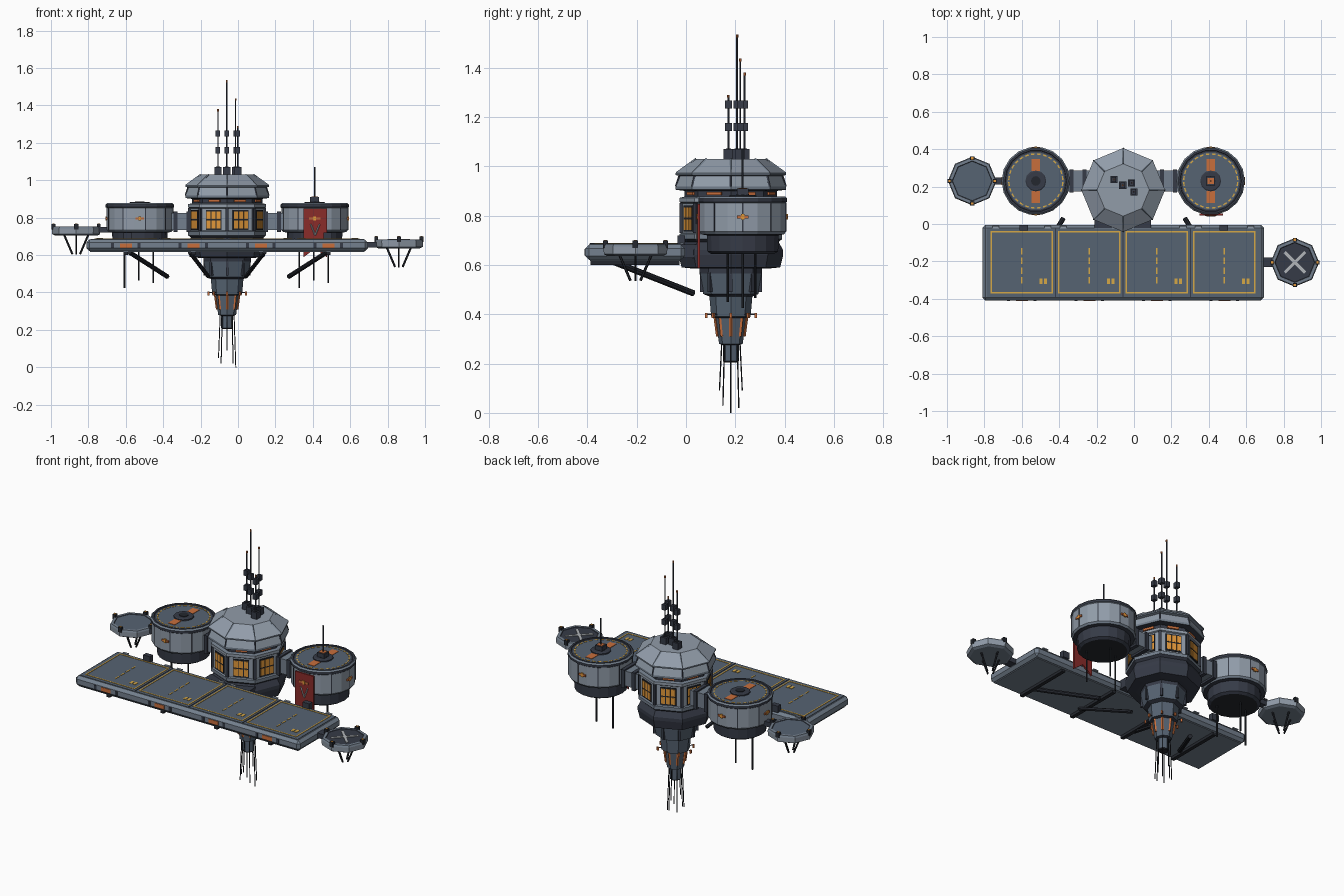
import bpy, bmesh, math
from mathutils import Vector, Matrix

if "Cube" in bpy.data.objects:
    bpy.data.objects.remove(bpy.data.objects["Cube"])

TAU = math.tau


def colour(name, r, g, b):
    m = bpy.data.materials.new(name)
    m.diffuse_color = [((c / 255 + .055) / 1.055) ** 2.4 for c in (r, g, b)] + [1]
    m.use_nodes = True
    m.node_tree.nodes["Principled BSDF"].inputs["Base Color"].default_value = m.diffuse_color
    return m


HULL = colour("hull_grey", 116, 128, 142)
PANEL = colour("light_panel", 145, 156, 169)
DECK = colour("deck_slate", 86, 99, 114)
DARK = colour("dark_slate", 54, 59, 71)
BLACK = colour("near_black", 36, 39, 46)
ORANGE = colour("orange_paint", 200, 110, 60)
AMBER = colour("amber_glass", 226, 152, 58)
YELLOW = colour("yellow_line", 214, 168, 70)
RED = colour("banner_red", 138, 44, 42)
PALE = colour("pale_mark", 178, 182, 186)


def finish(name, bm, *mats):
    bmesh.ops.recalc_face_normals(bm, faces=bm.faces[:])
    me = bpy.data.meshes.new(name)
    bm.to_mesh(me)
    bm.free()
    for m in mats:
        me.materials.append(m)
    ob = bpy.data.objects.new(name, me)
    bpy.context.collection.objects.link(ob)
    return ob


def lathe(name, c, n, profile, mats, rot=0.0):
    """Faceted solid from (radius, z) rings; mats holds bottom cap, each band, top cap."""
    bm = bmesh.new()
    rings = [[bm.verts.new((c[0] + r * math.cos(rot + TAU * i / n), c[1] + r * math.sin(rot + TAU * i / n), z))
              for i in range(n)] for r, z in profile]
    slots = list(dict.fromkeys(mats))
    bm.faces.new(rings[0]).material_index = slots.index(mats[0])
    for k in range(len(rings) - 1):
        for i in range(n):
            j = (i + 1) % n
            f = bm.faces.new((rings[k][i], rings[k][j], rings[k + 1][j], rings[k + 1][i]))
            f.material_index = slots.index(mats[k + 1])
    bm.faces.new(rings[-1]).material_index = slots.index(mats[-1])
    return finish(name, bm, *slots)


def box(name, c, s, mat, turn=0.0, bevel=0.0):
    bm = bmesh.new()
    bmesh.ops.create_cube(bm, size=1, matrix=Matrix.Translation(c) @ Matrix.Rotation(turn, 4, 'Z') @ Matrix.Diagonal((*s, 1)))
    if bevel:
        bmesh.ops.bevel(bm, geom=bm.edges[:], offset=bevel, segments=1, affect='EDGES')
    return finish(name, bm, mat)


def rod(name, a, b, r, mat, n=6):
    a, b = Vector(a), Vector(b)
    bm = bmesh.new()
    bmesh.ops.create_cone(bm, cap_ends=True, segments=n, radius1=r, radius2=r, depth=(b - a).length,
                          matrix=Matrix.Translation((a + b) / 2) @ (b - a).to_track_quat('Z', 'Y').to_matrix().to_4x4())
    return finish(name, bm, mat)


def polar(c, r, ang, z, side=0.0):
    return (c[0] + r * math.cos(ang) - side * math.sin(ang), c[1] + r * math.sin(ang) + side * math.cos(ang), z)


# Octagonal core tower and its faceted roof
CORE = (-.058, .182)
lathe("core_body", CORE, 8, [(.19, .69), (.208, .705), (.208, .725), (.2, .73), (.2, .85), (.208, .855), (.208, .872), (.188, .877), (.188, .905)],
      [DARK, DARK, HULL, HULL, PANEL, HULL, PANEL, HULL, DARK, DARK])
lathe("core_roof", CORE, 8, [(.185, .9), (.224, .905), (.224, .918), (.207, .96), (.224, .965), (.224, .973), (.14, 1.03)],
      [DARK, DARK, HULL, PANEL, HULL, HULL, PANEL, PANEL])
lathe("core_skirt", CORE, 8, [(.15, .585), (.2, .59), (.212, .64), (.212, .66), (.19, .7)], [DARK] * 6)
for i in range(8):
    corner, face = TAU * i / 8, TAU * (i + .5) / 8
    box("body_rib", polar(CORE, .202, corner, .79), (.012, .016, .122), DARK, corner)
    rod("roof_rib", polar(CORE, .22, corner, .972), polar(CORE, .14, corner, 1.03), .005, HULL, 4)
    rod("eave_rib", polar(CORE, .222, corner, .918), polar(CORE, .208, corner, .962), .005, DARK, 4)
    # Window frame with amber panes
    flat = .2 * math.cos(TAU / 16)
    box("window_frame", polar(CORE, flat + .001, face, .788), (.008, .09, .106), BLACK, face)
    for col in (-1, 0, 1):
        for row in (-1, 1):
            box("window_pane", polar(CORE, flat + .003, face, .788 + row * .0245, col * .0285), (.008, .0235, .042), AMBER, face)
    box("orange_strip", polar(CORE, .176, face, .89), (.012, .065, .013), ORANGE, face)

# Stepped lower spire with orange fins, pegs and needles
lathe("spire", CORE, 8,
      [(.028, .205), (.032, .21), (.032, .275), (.048, .28), (.062, .385), (.08, .39), (.087, .472), (.112, .482), (.127, .565), (.127, .59)],
      [BLACK, BLACK, DECK, DARK, DECK, DARK, DECK, DARK, DECK, DARK, DARK])
for i in range(8):
    a = TAU * i / 8
    rod("spire_fin", polar(CORE, .053, a, .31), polar(CORE, .063, a, .385), .007, ORANGE, 4)
    box("spire_rib", polar(CORE, .119, a, .53), (.014, .014, .08), DARK, a)
    box("spire_peg", polar(CORE, .1, a, .395), (.01, .01, .02), ORANGE, a)
    rod("peg_bar", polar(CORE, .08, a, .4), polar(CORE, .1, a, .4), .003, DARK, 4)
    rod("spire_needle", polar(CORE, .036, a, .3), polar(CORE, .046, a, (0, .02, .09, .02, .05, .03, .09, .03)[i]), .0028, BLACK, 5)

# Roof masts
for x, y, top in ((-.107, .238, 1.38), (-.06, .207, 1.535), (-.013, .22, 1.437), (-.001, .172, 1.29)):
    box("mast_base", (x, y, 1.045), (.038, .038, .05), DARK)
    box("mast_socket", (x, y, 1.071), (.02, .02, .004), BLACK)
    rod("mast", (x, y, 1.06), (x, y, top), .004, DARK)
    rod("mast_tip", (x, y, top - .012), (x, y, top), .005, ORANGE)
    for z in (1.16, 1.25):
        box("mast_unit", (x, y, z), (.024, .028, .033), DARK)

# Two round side pods
for px, inward in ((-.525, 1), (.41, -1)):
    P = (px, .23)
    lathe("pod", P, 18,
          [(.13, .645), (.146, .655), (.148, .72), (.17, .724), (.178, .735), (.178, .852), (.183, .856), (.183, .869), (.175, .877), (.165, .877), (.163, .873), (.154, .873)],
          [BLACK, DARK, DARK, DARK, HULL, PANEL, HULL, DARK, HULL, DARK, DARK, DARK, DECK])
    for i in range(0, 18, 2):
        a = TAU * i / 18
        box("pod_rib", polar(P, .177, a, .793), (.006, .005, .116), DARK, a)
    for i in range(28):
        a = TAU * (i + .5) / 28
        box("lid_dash", polar(P, .144, a, .873), (.007, .02, .004), YELLOW, a)
    for s in (-1, 1):
        box("lid_stripe", (px, .23 + s * .086, .873), (.044, .064, .005), ORANGE)
    lathe("lid_hub", P, 12, [(.056, .87), (.056, .88), (.05, .884), (.026, .884), (.026, .887)], [DARK, DARK, DARK, DARK, BLACK, BLACK])
    for i in range(4):
        a = TAU * i / 4
        box("pod_handle", polar(P, .1765, a, .795), (.012, .045, .012), ORANGE, a)
        box("handle_grip", polar(P, .1775, a, .795), (.012, .014, .022), AMBER, a)
    # Connecting arm with collars
    box("pod_arm", (px + inward * .225, .23, .78), (.15, .11, .09), HULL)
    for d in (.19, .26):
        box("arm_collar", (px + inward * d, .23, .778), (.022, .125, .11), DARK)
    for dx, dy, z in ((-.082, .0, .425), (-.005, .05, .465), (.072, -.06, .45)):
        rod("pod_hanger", (px + dx, .23 + dy, .66), (px + dx, .23 + dy, z), .005, BLACK)
rod("pod_aerial", (.41, .23, .89), (.41, .23, 1.07), .004, DARK)
box("aerial_base", (.41, .23, .893), (.048, .048, .034), DARK)
box("aerial_trim", (.41, .23, .911), (.034, .034, .004), ORANGE)

# Swallow-tailed banner on one pod
bm = bmesh.new()
pts = [(.35, .848), (.475, .848), (.475, .588), (.4125, .635), (.35, .588)]
f = bm.faces.new([bm.verts.new((x, .046, z)) for x, z in pts])
ext = bmesh.ops.extrude_face_region(bm, geom=[f])
bmesh.ops.translate(bm, verts=[v for v in ext['geom'] if isinstance(v, bmesh.types.BMVert)], vec=(0, .01, 0))
finish("banner", bm, RED)
box("banner_clasp", (.41, .046, .795), (.06, .006, .012), ORANGE)
box("banner_buckle", (.41, .046, .795), (.016, .008, .022), AMBER)
for s in (-1, 1):
    rod("banner_trim", (.4125 + s * .024, .045, .765), (.4125, .045, .705), .004, PALE, 4)

# Long landing deck
box("deck_slab", (-.058, -.207, .652), (1.506, .404, .062), HULL, 0, .016)
box("deck_surface", (-.058, -.207, .684), (1.462, .368, .005), DECK)
box("deck_underside", (-.058, -.207, .62), (1.466, .364, .008), HULL)
for i in range(4):
    x = -.6 + i * .361
    for s in (-1, 1):
        box("bay_side_line", (x + s * .163, -.204, .687), (.007, .333, .003), YELLOW)
        box("bay_end_line", (x, -.204 + s * .163, .687), (.333, .007, .003), YELLOW)
        box("bay_tag", (x + .115 + s * .012, -.307, .687), (.016, .03, .003), YELLOW)
        box("corner_cleat", (x + s * .14, -.018, .687), (.035, .014, .006), PANEL)
        box("edge_bumper", (x + s * .07, -.408, .651), (.016, .008, .026), DARK)
    for k in range(4):
        box("bay_dash", (x, -.145 - k * .052, .687), (.007, .034, .003), YELLOW)
    if i < 3:
        box("bay_divider", (x + .18, -.207, .687), (.006, .366, .003), DARK)
    box("edge_marker", (x, -.408, .651), (.064, .008, .024), ORANGE)
    box("under_beam", (x, -.207, .61), (.022, .36, .02), BLACK)
for x in (-.59, .48):
    box("deck_bollard", (x, -.02, .7), (.045, .03, .04), DARK)
box("deck_joint", (-.06, .0, .655), (.3, .09, .055), DARK)
for s in (-1, 1):
    rod("deck_strut", (-.053 + s * .528, -.3, .615), (-.053 + s * .325, .03, .485), .013, BLACK, 8)
    rod("core_strut", (-.058 + s * .2, -.3, .615), (-.058 + s * .1, .03, .485), .011, BLACK)


# Small octagonal pads with posts and splayed legs
def small_pad(c, top, surface):
    lathe("small_pad", c, 8, [(.112, top - .048), (.128, top - .04), (.13, top - .01), (.125, top), (.108, top), (.105, top - .003)],
          [HULL, HULL, PANEL, HULL, HULL, DARK, surface])
    for i in range(4):
        a = TAU * i / 4
        box("pad_post", polar(c, .121, a, top), (.02, .022, .03), BLACK, a)
        box("post_lamp", polar(c, .121, a, top + .015), (.012, .012, .004), AMBER, a)
        rod("pad_leg", polar(c, .065, a, top - .043), polar(c, .02, a, top - .148), .0055, BLACK)


small_pad((-.865, .23), .752, DECK)
small_pad((.86, -.205), .684, DARK)
for s in (-1, 1):
    box("landing_cross", (.86, -.205, .682), (.155, .016, .005), PALE, s * TAU / 8)
box("pad_link_left", (-.72, .23, .735), (.07, .035, .03), DARK)
box("pad_link_right", (.71, -.205, .655), (.09, .05, .03), DARK)
